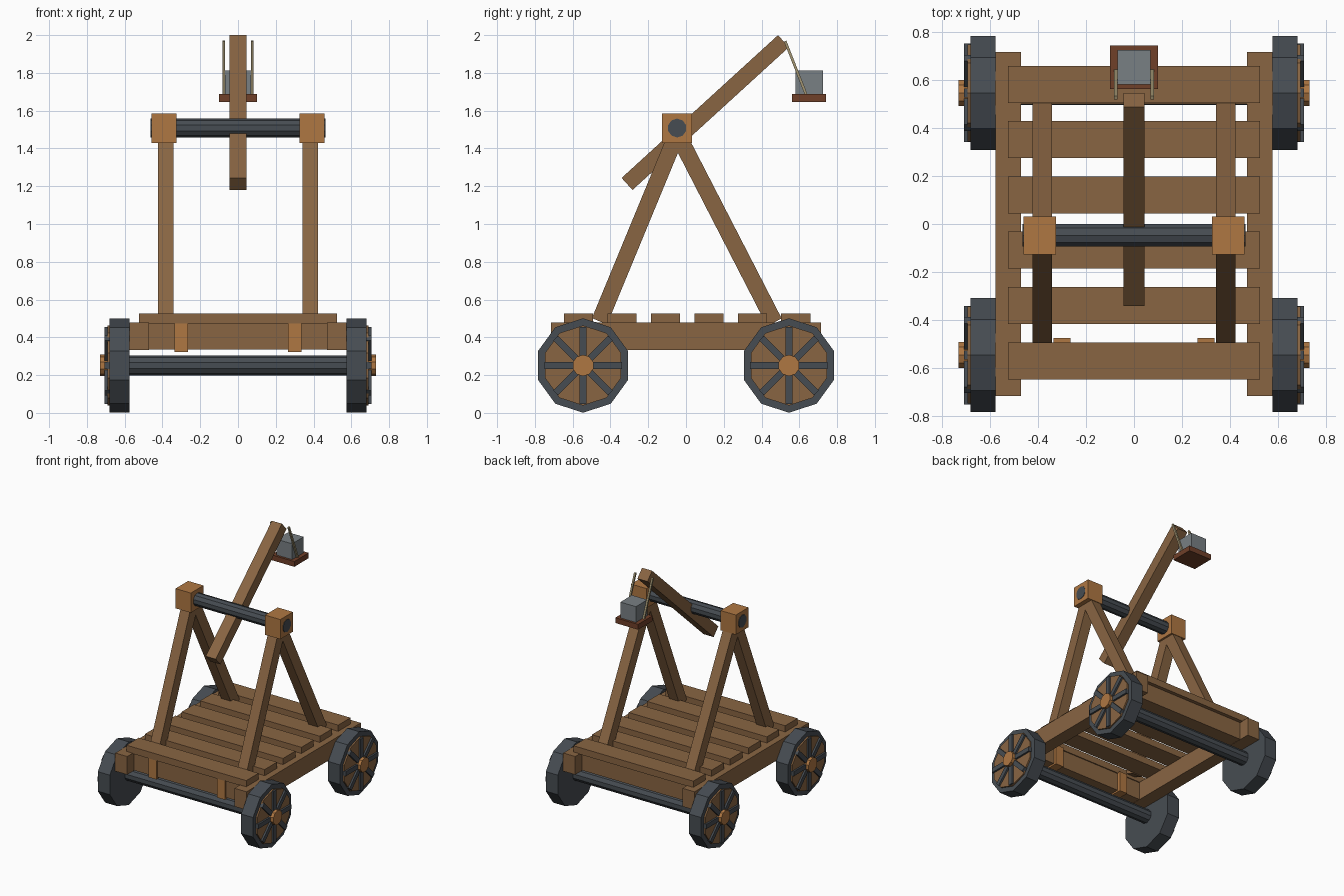
import bpy
import bmesh
import math
from mathutils import Matrix, Vector

if "Cube" in bpy.data.objects:
    bpy.data.objects.remove(bpy.data.objects["Cube"])


def material(name, rgb):
    m = bpy.data.materials.new(name)
    m.diffuse_color = (*rgb, 1)
    m.use_nodes = True
    m.node_tree.nodes["Principled BSDF"].inputs["Base Color"].default_value = m.diffuse_color
    return m


WOOD = material("brown wood", (0.25, 0.13, 0.055))
LIGHT = material("light orange wood", (0.43, 0.185, 0.055))
IRON = material("dark slate", (0.062, 0.073, 0.085))
STONE = material("grey stone", (0.19, 0.215, 0.23))
TRAY = material("dark red wood", (0.16, 0.05, 0.022))
ROPE = material("tan rope", (0.36, 0.30, 0.17))


def finish(name, bm, mat):
    bmesh.ops.recalc_face_normals(bm, faces=bm.faces[:])
    mesh = bpy.data.meshes.new(name)
    bm.to_mesh(mesh)
    bm.free()
    mesh.materials.append(mat)
    obj = bpy.data.objects.new(name, mesh)
    bpy.context.collection.objects.link(obj)
    return obj


def block(name, mat, x, y, z):
    """Box from (min, max) ranges."""
    bm = bmesh.new()
    size = [r[1] - r[0] for r in (x, y, z)]
    mid = Vector([(r[0] + r[1]) / 2 for r in (x, y, z)])
    bmesh.ops.create_cube(bm, size=1, matrix=Matrix.Translation(mid) @ Matrix.Diagonal((*size, 1)))
    return finish(name, bm, mat)


def beam(name, mat, x, half_x, start, end, thick):
    """Sloped box running between two (y, z) points."""
    a, b = Vector((x, *start)), Vector((x, *end))
    d = b - a
    turn = Matrix.Rotation(math.atan2(-d.y, d.z), 4, 'X')
    scale = Matrix.Diagonal((half_x * 2, thick, d.length, 1))
    bm = bmesh.new()
    bmesh.ops.create_cube(bm, size=1, matrix=Matrix.Translation((a + b) / 2) @ turn @ scale)
    return finish(name, bm, mat)


def rod(name, mat, radius, x0, x1, y, z, sides=10):
    """Faceted cylinder along x with a corner at the top."""
    bm = bmesh.new()
    ring = [(y + radius * math.sin(i * math.tau / sides), z + radius * math.cos(i * math.tau / sides))
            for i in range(sides)]
    face = bm.faces.new([bm.verts.new((x0, *p)) for p in ring])
    out = bmesh.ops.extrude_face_region(bm, geom=[face], use_keep_orig=True)
    bmesh.ops.translate(bm, vec=(x1 - x0, 0, 0),
                        verts=[v for v in out["geom"] if isinstance(v, bmesh.types.BMVert)])
    return finish(name, bm, mat)


# Wagon bed: side beams, end beams and deck planks
for s in (-1, 1):
    block("side_beam", WOOD, sorted((s * 0.47, s * 0.575)), (-0.715, 0.715), (0.334, 0.478))
    block("end_beam", WOOD, (-0.47, 0.47), sorted((s * 0.50, s * 0.63)), (0.336, 0.48))
for i in range(6):
    y = -0.569 + i * 0.23
    block("deck_plank", WOOD, (-0.525, 0.525), (y - 0.077, y + 0.077), (0.474, 0.527))

# Brackets around the front end beam
for s in (-1, 1):
    block("front_bracket", LIGHT, sorted((s * 0.265, s * 0.335)), (-0.643, -0.475), (0.323, 0.482))

# Axles and spoked wheels
WHEEL_Z = 0.251
for y in (-0.545, 0.545):
    rod("axle", IRON, 0.053, -0.60, 0.60, y, WHEEL_Z)
    for s in (-1, 1):
        rod("wheel_tyre", IRON, 0.25, s * 0.575, s * 0.68, y, WHEEL_Z)
        rod("wheel_disc", WOOD, 0.212, s * 0.66, s * 0.692, y, WHEEL_Z)
        for k in range(4):
            a = k * math.pi / 4
            dy, dz = 0.205 * math.sin(a), 0.205 * math.cos(a)
            beam("wheel_spoke", IRON, s * 0.69, 0.016,
                 (y - dy, WHEEL_Z - dz), (y + dy, WHEEL_Z + dz), 0.036)
        rod("wheel_hub", LIGHT, 0.057, s * 0.67, s * 0.73, y, WHEEL_Z)

# A-frame legs with pivot blocks on top
PIVOT_Y, PIVOT_Z = -0.047, 1.508
for s in (-1, 1):
    beam("front_leg", WOOD, s * 0.382, 0.041, (-0.458, 0.485), (PIVOT_Y, 1.48), 0.087)
    beam("back_leg", WOOD, s * 0.382, 0.041, (0.468, 0.48), (PIVOT_Y, 1.48), 0.087)
    block("pivot_block", LIGHT, sorted((s * 0.325, s * 0.459)),
          (PIVOT_Y - 0.079, PIVOT_Y + 0.079), (1.43, 1.586))
rod("pivot_bar", IRON, 0.05, -0.463, 0.463, PIVOT_Y, PIVOT_Z)

# Throwing arm, hanging tray, stone and ropes
beam("throwing_arm", WOOD, 0, 0.044, (-0.312, 1.212), (0.516, 1.968), 0.086)
block("tray", TRAY, (-0.1, 0.1), (0.562, 0.742), (1.645, 1.687))
block("stone_load", STONE, (-0.068, 0.068), (0.58, 0.724), (1.685, 1.812))
for s in (-1, 1):
    beam("tray_rope", ROPE, s * 0.076, 0.007, (0.525, 1.968), (0.638, 1.68), 0.014)
